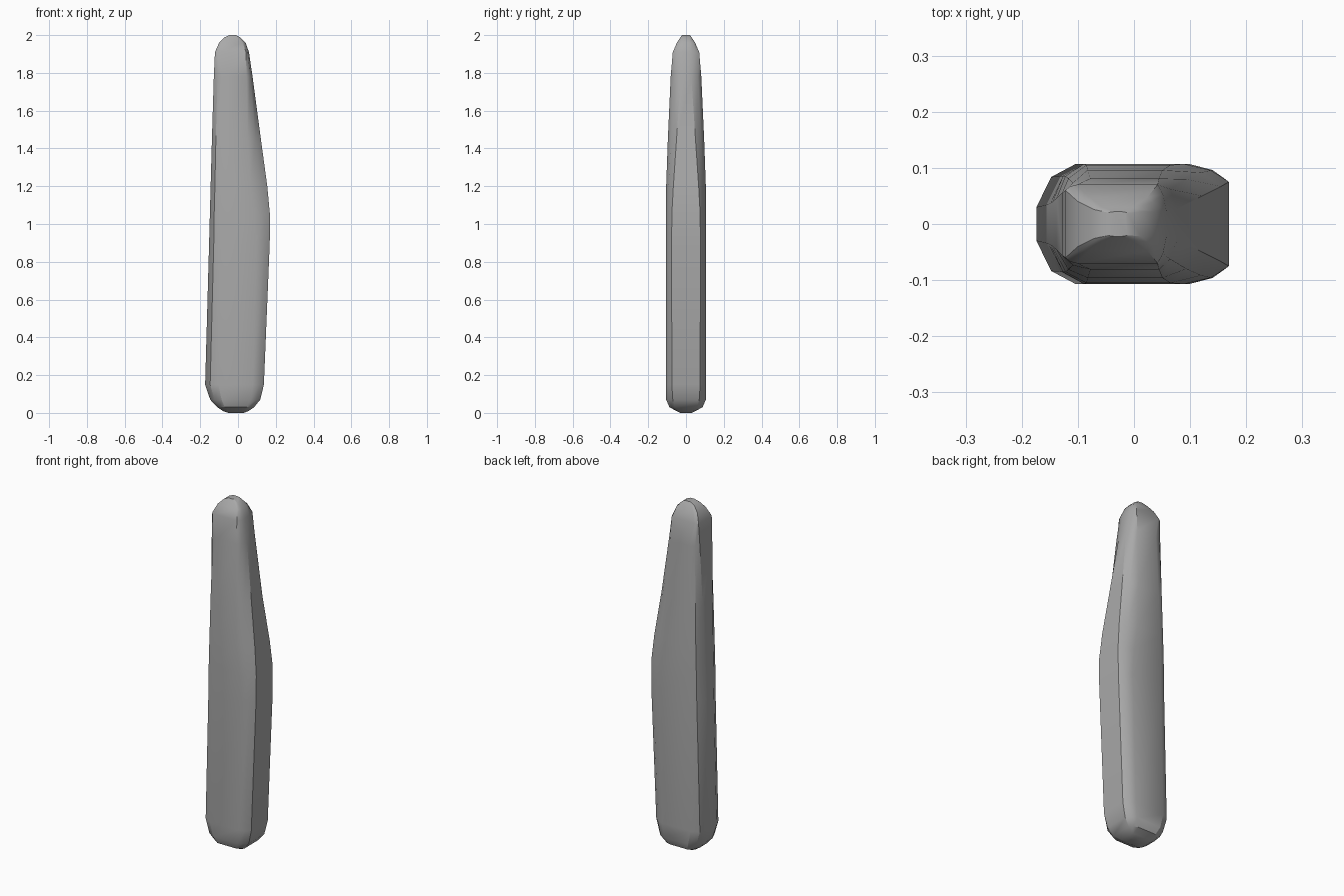
import bpy
import bmesh
import math

cube = bpy.data.objects.get("Cube")
if cube:
    bpy.data.objects.remove(cube, do_unlink=True)

# One flat grey for the whole body
grey = bpy.data.materials.new("plain grey")
grey.use_nodes = True
colour = (0.4, 0.4, 0.4, 1)
grey.diffuse_color = colour
grey.node_tree.nodes["Principled BSDF"].inputs["Base Color"].default_value = colour

# Cross-sections: height, left x, right x, half depth,
# half width of left edge, half width of right edge, left inset, right inset
sections = [
    (0, -.05, .03, .03, .02, .02, .02, .02),
    (.01, -.08, .055, .05, .03, .04, .03, .03),
    (.03, -.11, .085, .088, .03, .06, .04, .04),
    (.07, -.147, .118, .105, .03, .07, .06, .05),
    (.15, -.174, .137, .107, .03, .075, .07, .06),
    (.9, -.153, .168, .107, .035, .076, .065, .07),
    (1.05, -.149, .169, .107, .037, .075, .06, .08),
    (1.2, -.145, .155, .105, .04, .067, .06, .09),
    (1.45, -.138, .121, .096, .046, .05, .055, .07),
    (1.78, -.128, .077, .081, .056, .028, .05, .032),
    (1.91, -.122, .058, .07, .06, .022, .02, .016),
    (1.96, -.1, .04, .048, .04, .022, .02, .016),
    (1.988, -.072, .012, .03, .026, .022, .015, .015),
    (2, -.045, -.012, .022, .02, .02, .01, .01),
]


def outline(z, left, right, depth, edge_l, edge_r, inset_l, inset_r):
    """Chamfered section, mirrored front to back."""
    half = [
        (right, edge_r),
        (right - inset_r * .4, edge_r + (depth - edge_r) * .65),
        (right - inset_r, depth),
        (left + inset_l, depth),
        (left + inset_l * .38, edge_l + (depth - edge_l) * .7),
        (left, edge_l),
    ]
    loop = half + [(x, -y) for x, y in reversed(half)]
    return [(x, y, z) for x, y in loop]


# Loft the body through the sections
bm = bmesh.new()
rings = [[bm.verts.new(p) for p in outline(*s)] for s in sections]
for low, high in zip(rings, rings[1:]):
    for i in range(len(low)):
        j = (i + 1) % len(low)
        bm.faces.new((low[i], low[j], high[j], high[i]))
bm.faces.new(list(reversed(rings[0])))
bm.faces.new(rings[-1])
bmesh.ops.recalc_face_normals(bm, faces=bm.faces)

mesh = bpy.data.meshes.new("tapered_body")
bm.to_mesh(mesh)
bm.free()
mesh.materials.append(grey)
body = bpy.data.objects.new("tapered_body", mesh)
bpy.context.collection.objects.link(body)

# Smooth shading that keeps the strong edges
bpy.ops.object.select_all(action="DESELECT")
body.select_set(True)
bpy.context.view_layer.objects.active = body
bpy.ops.object.shade_smooth_by_angle(angle=math.radians(30))
